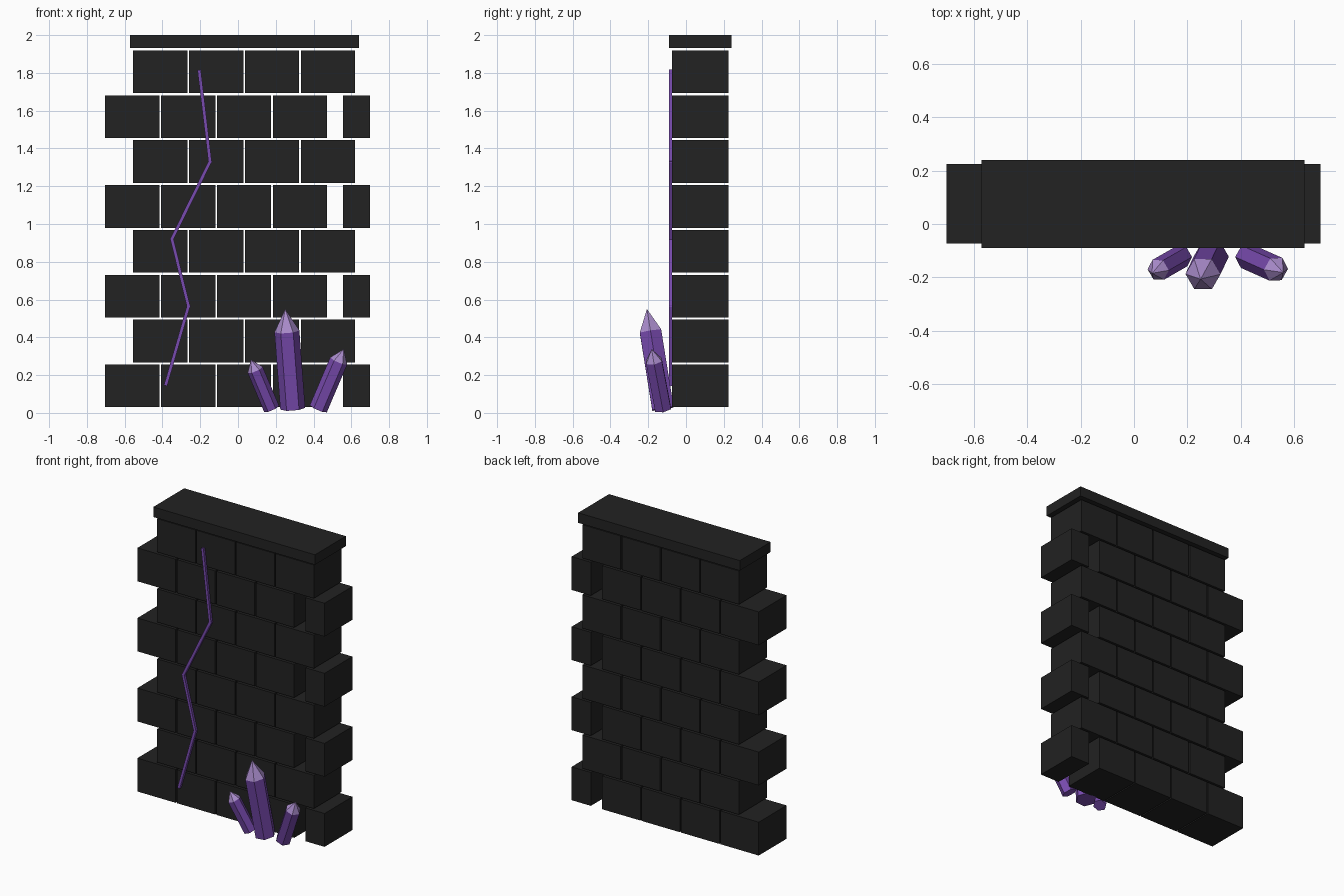
import bpy, bmesh
from mathutils import Vector, Matrix

old = bpy.data.objects.get("Cube")
if old:
    bpy.data.objects.remove(old, do_unlink=True)


def material(name, rgb):
    m = bpy.data.materials.new(name)
    m.use_nodes = True
    m.diffuse_color = (*rgb, 1)
    m.node_tree.nodes["Principled BSDF"].inputs["Base Color"].default_value = (*rgb, 1)
    return m


STONE = material("dark stone", (0.016, 0.016, 0.016))
PURPLE = material("purple crystal", (0.19, 0.07, 0.43))
PALE = material("pale crystal tip", (0.4, 0.26, 0.6))


def finish(name, bm, *mats):
    bmesh.ops.recalc_face_normals(bm, faces=bm.faces)
    me = bpy.data.meshes.new(name)
    bm.to_mesh(me)
    bm.free()
    for m in mats:
        me.materials.append(m)
    ob = bpy.data.objects.new(name, me)
    bpy.context.collection.objects.link(ob)
    return ob


def box(name, lo, hi, mat):
    lo, hi = Vector(lo), Vector(hi)
    bm = bmesh.new()
    bmesh.ops.create_cube(bm, size=1, matrix=Matrix.Translation((lo + hi) / 2)
                          @ Matrix.Diagonal((*(hi - lo), 1)))
    return finish(name, bm, mat)


# Staggered courses of blocks, with a half block closing every other course
FRONT, BACK = -0.073, 0.225
PITCH, WIDTH = 0.296, 0.287
for row in range(8):
    z = 0.03 + row * 0.2375
    start = -0.555 if row % 2 else -0.703
    spans = [(start + i * PITCH, start + i * PITCH + WIDTH) for i in range(4)]
    if row % 2 == 0:
        spans.append((0.556, 0.7))
    for i, (a, b) in enumerate(spans):
        box(f"block_{row}_{i}", (a, FRONT, z), (b, BACK, z + 0.226), STONE)

# Capping slab
box("cap_slab", (-0.572, -0.09, 1.932), (0.64, 0.241, 2.0), STONE)

# Glowing crack: a thin bar along each leg of a zigzag
crack = [(-0.205, 1.81), (-0.148, 1.33), (-0.35, 0.92), (-0.262, 0.565), (-0.382, 0.15)]
for i, (p, q) in enumerate(zip(crack, crack[1:])):
    p, q = Vector((p[0], -0.081, p[1])), Vector((q[0], -0.081, q[1]))
    d = q - p
    bm = bmesh.new()
    bmesh.ops.create_cube(bm, size=1, matrix=Matrix.Translation((p + q) / 2)
                          @ d.to_track_quat('Z', 'Y').to_matrix().to_4x4()
                          @ Matrix.Diagonal((0.024, 0.018, d.length + 0.012, 1)))
    # keep the bar flat against the wall
    for v in bm.verts:
        v.co.y = -0.09 if v.co.y < -0.081 else FRONT
    finish(f"crack_{i}", bm, PURPLE)


# Crystals: leaning six-sided prisms with a pale pointed tip
def crystal(name, base, tip, radius, point):
    base, tip = Vector(base), Vector(tip)
    axis = (tip - base).normalized()
    turn = Vector((0, 0, 1)).rotation_difference(axis).to_matrix().to_4x4()
    length = (tip - base).length
    bm = bmesh.new()
    bmesh.ops.create_cone(bm, cap_ends=True, segments=6, radius1=radius, radius2=radius,
                          depth=length - point,
                          matrix=Matrix.Rotation(0.5236, 4, 'Z'))
    bmesh.ops.translate(bm, verts=bm.verts, vec=(0, 0, (length - point) / 2))
    top = max(bm.faces, key=lambda f: f.calc_center_median().z)
    fan = bmesh.ops.poke(bm, faces=[top])
    fan["verts"][0].co.z = length
    for f in fan["faces"]:
        f.material_index = 1
    bm.transform(Matrix.Translation(base) @ turn)
    finish(name, bm, PURPLE, PALE)


crystal("crystal_middle", (0.29, -0.122, 0.022), (0.25, -0.207, 0.55), 0.066, 0.12)
crystal("crystal_left", (0.178, -0.122, 0.022), (0.068, -0.185, 0.282), 0.043, 0.06)
crystal("crystal_right", (0.425, -0.122, 0.022), (0.56, -0.182, 0.338), 0.049, 0.07)
